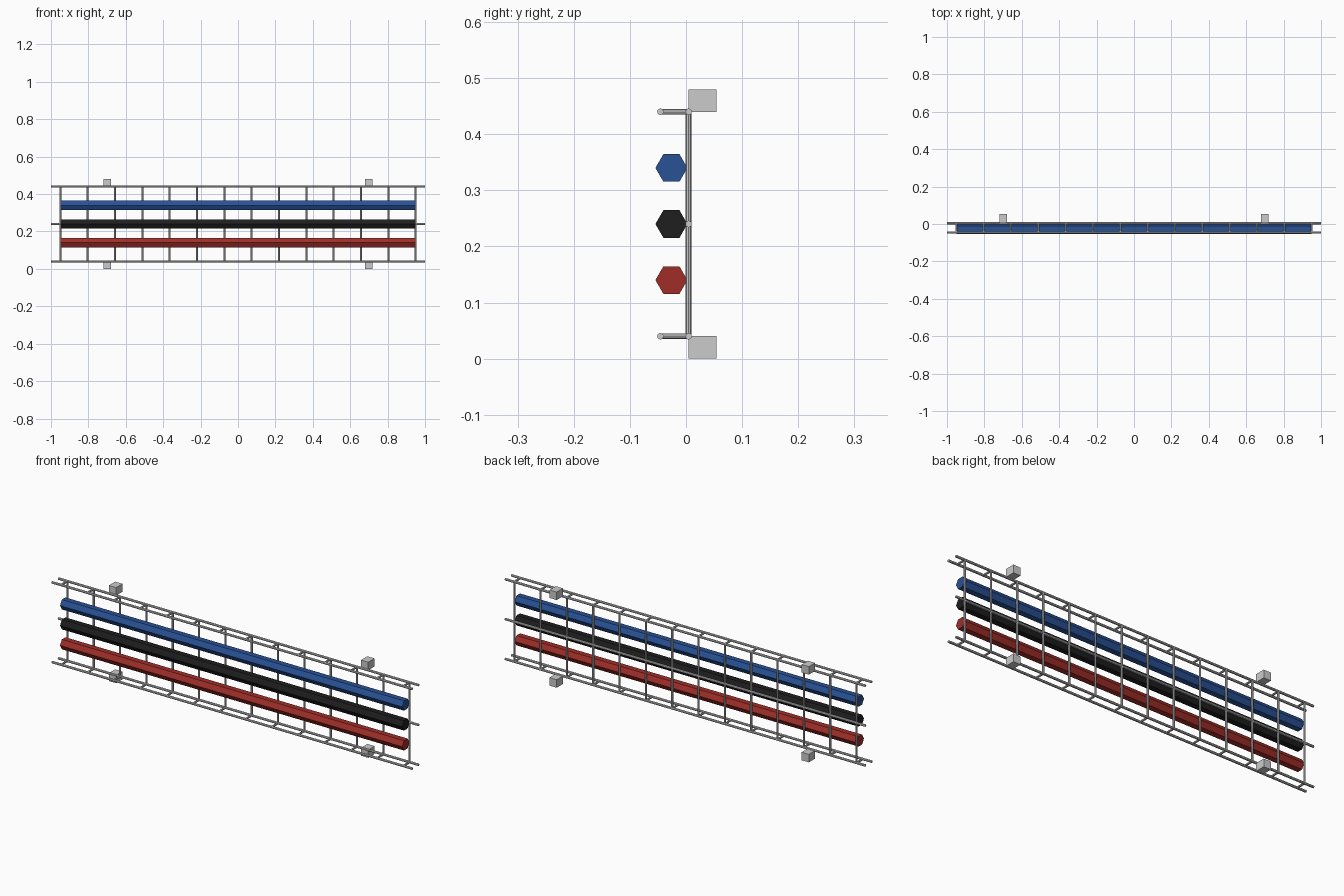
import bpy, bmesh, math
from mathutils import Matrix, Vector

if "Cube" in bpy.data.objects:
    bpy.data.objects.remove(bpy.data.objects["Cube"])

BACK, FRONT = 0.0045, -0.0455      # depth of the two wire planes
BOTTOM, MIDDLE, TOP = 0.04, 0.24, 0.44
ROT = {'x': Matrix.Rotation(math.pi / 2, 4, 'Y'),
       'y': Matrix.Rotation(math.pi / 2, 4, 'X'),
       'z': Matrix.Identity(4)}


def material(name, rgb):
    m = bpy.data.materials.new(name)
    m.diffuse_color = (*rgb, 1)
    m.use_nodes = True
    m.node_tree.nodes["Principled BSDF"].inputs["Base Color"].default_value = m.diffuse_color
    return m


def finish(name, bm, mat=None):
    me = bpy.data.meshes.new(name)
    bm.to_mesh(me)
    bm.free()
    ob = bpy.data.objects.new(name, me)
    bpy.context.collection.objects.link(ob)
    if mat:
        me.materials.append(mat)
    return ob


def rod(name, centre, axis, length, radius, sides=8, mat=None):
    bm = bmesh.new()
    bmesh.ops.create_cone(bm, cap_ends=True, segments=sides, radius1=radius,
                          radius2=radius, depth=length,
                          matrix=Matrix.Translation(Vector(centre)) @ ROT[axis])
    return finish(name, bm, mat)


def box(name, centre, size):
    bm = bmesh.new()
    bmesh.ops.create_cube(bm, size=1, matrix=Matrix.Translation(Vector(centre))
                          @ Matrix.Diagonal((*size, 1)))
    return finish(name, bm)


# long wires
for label, y, z in (("back_top", BACK, TOP), ("back_middle", BACK, MIDDLE),
                    ("back_bottom", BACK, BOTTOM), ("front_top", FRONT, TOP),
                    ("front_bottom", FRONT, BOTTOM)):
    rod("long_wire_" + label, (0, y, z), 'x', 2.0, 0.006)

# cross wires: an upright at the back and a rung on each edge
for i in range(14):
    x = -0.95 + 1.9 * i / 13
    rod(f"upright_wire_{i}", (x, BACK, MIDDLE), 'z', TOP - BOTTOM, 0.005)
    for label, z in (("top", TOP), ("bottom", BOTTOM)):
        rod(f"{label}_rung_{i}", (x, (BACK + FRONT) / 2, z), 'y',
            BACK - FRONT, 0.005)

# hexagonal cables
for label, z, rgb in (("red", 0.14, (0.35, 0.027, 0.021)),
                      ("black", 0.24, (0.013, 0.013, 0.013)),
                      ("blue", 0.34, (0.022, 0.084, 0.305))):
    rod(label + "_cable", (0, -0.026, z), 'x', 1.9, 0.0285, 6,
        material(label, rgb))

# wall mounting blocks
for side, x in (("left", -0.7), ("right", 0.7)):
    for label, z in (("bottom", 0.02), ("top", 0.46)):
        box(f"mount_block_{label}_{side}", (x, 0.0295, z), (0.04, 0.05, 0.04))
